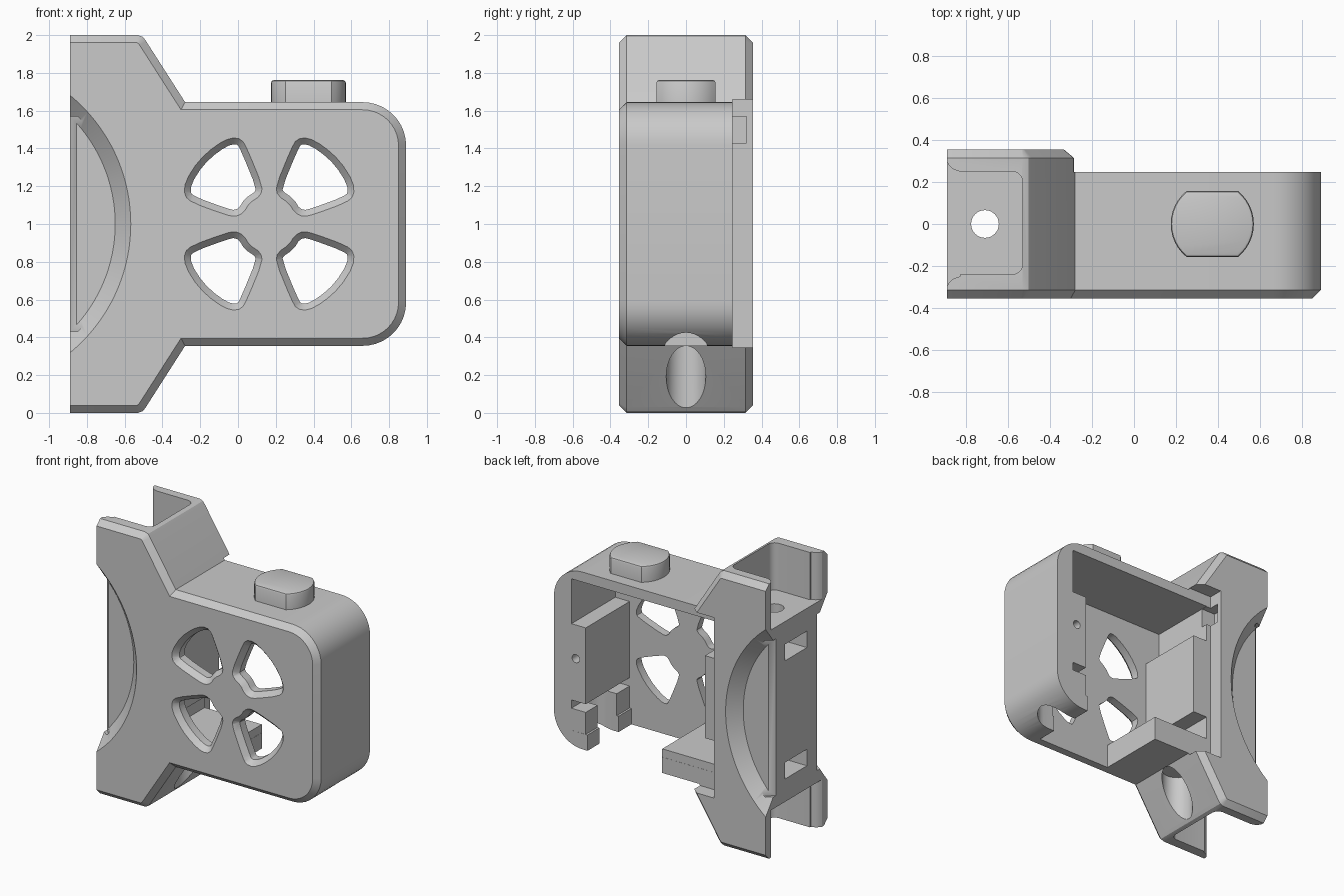
import bpy, bmesh, math
from mathutils import Vector

if "Cube" in bpy.data.objects:
    bpy.data.objects.remove(bpy.data.objects["Cube"], do_unlink=True)

grey = bpy.data.materials.new("plain grey")
grey.use_nodes = True
COLOR = (0.59, 0.59, 0.59, 1)
grey.diffuse_color = COLOR
grey.node_tree.nodes["Principled BSDF"].inputs["Base Color"].default_value = COLOR


def finish(name, bm):
    bmesh.ops.recalc_face_normals(bm, faces=bm.faces)
    me = bpy.data.meshes.new(name)
    bm.to_mesh(me)
    bm.free()
    ob = bpy.data.objects.new(name, me)
    bpy.context.collection.objects.link(ob)
    me.materials.append(grey)
    return ob


def loft(name, rings, bevel=None, width=0.04, segments=1):
    """Join rings of points into a closed solid; bevel(a, b) picks edges."""
    bm = bmesh.new()
    vs = [[bm.verts.new(p) for p in ring] for ring in rings]
    n = len(rings[0])
    bm.faces.new(vs[0])
    bm.faces.new(vs[-1])
    for a, b in zip(vs, vs[1:]):
        for i in range(n):
            j = (i + 1) % n
            bm.faces.new((a[i], a[j], b[j], b[i]))
    if bevel:
        bmesh.ops.recalc_face_normals(bm, faces=bm.faces)
        edges = [e for e in bm.edges if bevel(e.verts[0].co, e.verts[1].co)]
        bmesh.ops.bevel(bm, geom=edges, offset=width, segments=segments,
                        profile=0.5, affect='EDGES')
    return finish(name, bm)


def prism_y(name, pts, y0, y1, **kw):
    return loft(name, [[(x, y, z) for x, z in pts] for y in (y0, y1)], **kw)


def prism_z(name, pts, z0, z1, **kw):
    return loft(name, [[(x, y, z) for x, y in pts] for z in (z0, z1)], **kw)


def box(name, x0, x1, y0, y1, z0, z1, **kw):
    return prism_z(name, [(x0, y0), (x1, y0), (x1, y1), (x0, y1)], z0, z1, **kw)


def circle(cx, cy, r, n=32):
    return [(cx + r * math.cos(2 * math.pi * i / n),
             cy + r * math.sin(2 * math.pi * i / n)) for i in range(n)]


def combine(target, tool, operation='DIFFERENCE'):
    """Apply a boolean and discard the tool."""
    tool.hide_render = True
    mod = target.modifiers.new("boolean", 'BOOLEAN')
    mod.operation, mod.solver, mod.object = operation, 'EXACT', tool
    bpy.context.view_layer.objects.active = target
    bpy.ops.object.modifier_apply(modifier=mod.name)
    bpy.data.objects.remove(tool, do_unlink=True)


def smooth(ob):
    bpy.ops.object.select_all(action='DESELECT')
    ob.select_set(True)
    bpy.context.view_layer.objects.active = ob
    bpy.ops.object.shade_smooth_by_angle(angle=math.radians(30))


# Outer silhouette: upper half, then mirrored about z = 1
upper = [(0.66 + 0.23 * math.cos(a), 1.415 + 0.23 * math.sin(a))
         for a in [math.pi / 2 * i / 10 for i in range(11)]]
upper += [(-0.28, 1.645), (-0.488, 1.97), (-0.503, 1.99), (-0.53, 2), (-0.89, 2)]
outline = upper + [(x, 2 - z) for x, z in reversed(upper)]


def rim(a, b):
    return abs(a.y - b.y) < 1e-5 and not (a.x < -0.88 and b.x < -0.88)


frame = prism_y("case_frame", outline, -0.355, 0.355, bevel=rim)

# Shallower back on the box, main cavity, open stretch of the floor
combine(frame, box("back_trim", -0.475, 1.2, 0.247, 1, 0.345, 1.658))
combine(frame, box("cavity", -0.44, 0.75, -0.258, 1, 0.47, 1.572))
combine(frame, box("floor_opening", 0.02, 0.62, -0.258, 1, 0.2, 0.6))

# Inner support blocks
combine(frame, box("right_block", 0.635, 0.8, -0.3, 0.246, 0.69, 1.245), 'UNION')
combine(frame, box("corner_hook", 0.635, 0.79, -0.3, 0.246, 0.455, 0.63), 'UNION')
combine(frame, box("left_block", -0.5, -0.325, -0.3, 0.246, 0.70, 1.30), 'UNION')
combine(frame, box("floor_clamp", -0.5, 0.019, -0.3, 0.246, 0.44, 0.53), 'UNION')

# Channels in both ends of the flange, rounded inside and flared at the mouth
for z0, z1 in ((1.656, 2.2), (-0.2, 0.344)):
    combine(frame, box("channel", -1.2, -0.53, -0.24, 0.25, z0, z1, width=0.05, segments=5,
                       bevel=lambda a, b: a.x > -1 and b.x > -1 and abs(a.z - b.z) > 0.1))
    for s in (-1, 1):
        flare = [(-0.83, s * 0.20), (-0.83, s * 0.25), (-0.86, s * 0.26),
                 (-0.88, s * 0.278), (-0.90, s * 0.31), (-0.95, s * 0.31), (-0.95, s * 0.20)]
        combine(frame, prism_z("channel_flare", flare, z0, z1))

# Conical round recesses on both faces, and the chamfered wall corners
for s in (-1, 1):
    rings = []
    for y, r in ((0.40, 0.926), (0.27, 0.80)):
        rings.append([(x, s * y, z) for x, z in circle(-1.45, 1, r, 128)])
    combine(frame, loft("round_recess", rings))
    tri = [(-0.95, s * 0.175), (-0.95, s * 0.30), (-0.825, s * 0.30)]
    combine(frame, prism_z("wall_chamfer", tri, 0.43, 1.57))

# Nut slots in the left wall, small notch behind the cavity wall, screw bores
for z in (0.57, 1.43):
    combine(frame, box("nut_slot", -1.2, -0.58, -0.12, 0.13, z - 0.06, z + 0.06))
combine(frame, box("wall_notch", -0.55, -0.40, 0.2, 0.32, 1.43, 1.57))
combine(frame, prism_z("flange_bore", circle(-0.71, 0, 0.066), -0.2, 2.2))
combine(frame, prism_z("slope_bore", circle(-0.385, 0, 0.105), -0.2, 0.37))
combine(frame, prism_z("corner_bore", circle(0.715, 0, 0.11), 0.1, 0.66))
combine(frame, box("corner_bore_mouth", 0.55, 0.715, -0.11, 0.11, 0.1, 0.66))
combine(frame, prism_y("pilot_hole", circle(0.715, 1, 0.03, 20), 0.0, 0.5))

# Four bevelled petal windows in the front, mirrored about (0.165, 1)
petal = [(0.20, 1.20), (0.21, 1.15), (0.27, 1.11), (0.30, 1.06), (0.345, 1.038),
         (0.40, 1.05), (0.57, 1.112), (0.615, 1.15), (0.61, 1.225), (0.54, 1.335),
         (0.45, 1.415), (0.37, 1.458), (0.31, 1.45), (0.28, 1.395)]


def rounded(pts):
    """One corner-cutting pass."""
    out = []
    for i, p in enumerate(pts):
        a, b = Vector(p), Vector(pts[(i + 1) % len(pts)])
        out += [a.lerp(b, 0.25), a.lerp(b, 0.75)]
    return out


def inset(pts, d):
    out = []
    for i, p in enumerate(pts):
        t = (pts[(i + 1) % len(pts)] - pts[i - 1]).normalized()
        out.append(p + Vector((-t.y, t.x)) * d)
    return out


petal = rounded(petal)
inner = inset(petal, 0.034)
outer = inset(petal, -0.008)
for sx in (-1, 1):
    for sz in (-1, 1):
        rings = []
        for y, pts in ((-0.364, outer), (-0.318, inner), (-0.2, inner)):
            rings.append([(0.165 + sx * (x - 0.165), y, 1 + sz * (z - 1))
                          for x, z in pts])
        combine(frame, loft("petal_window", rings))
smooth(frame)

# Push button: round with two flat sides
half = math.asin(0.157 / 0.2)
ends = [-half + 2 * half * i / 12 for i in range(13)]
plan = [(0.373 + s * 0.198 * math.cos(a), s * 0.2 * math.sin(a))
        for s in (1, -1) for a in ends]
button = prism_z("top_button", plan, 1.62, 1.762, width=0.015, segments=2,
                 bevel=lambda a, b: a.z > 1.7 and b.z > 1.7)
smooth(button)
